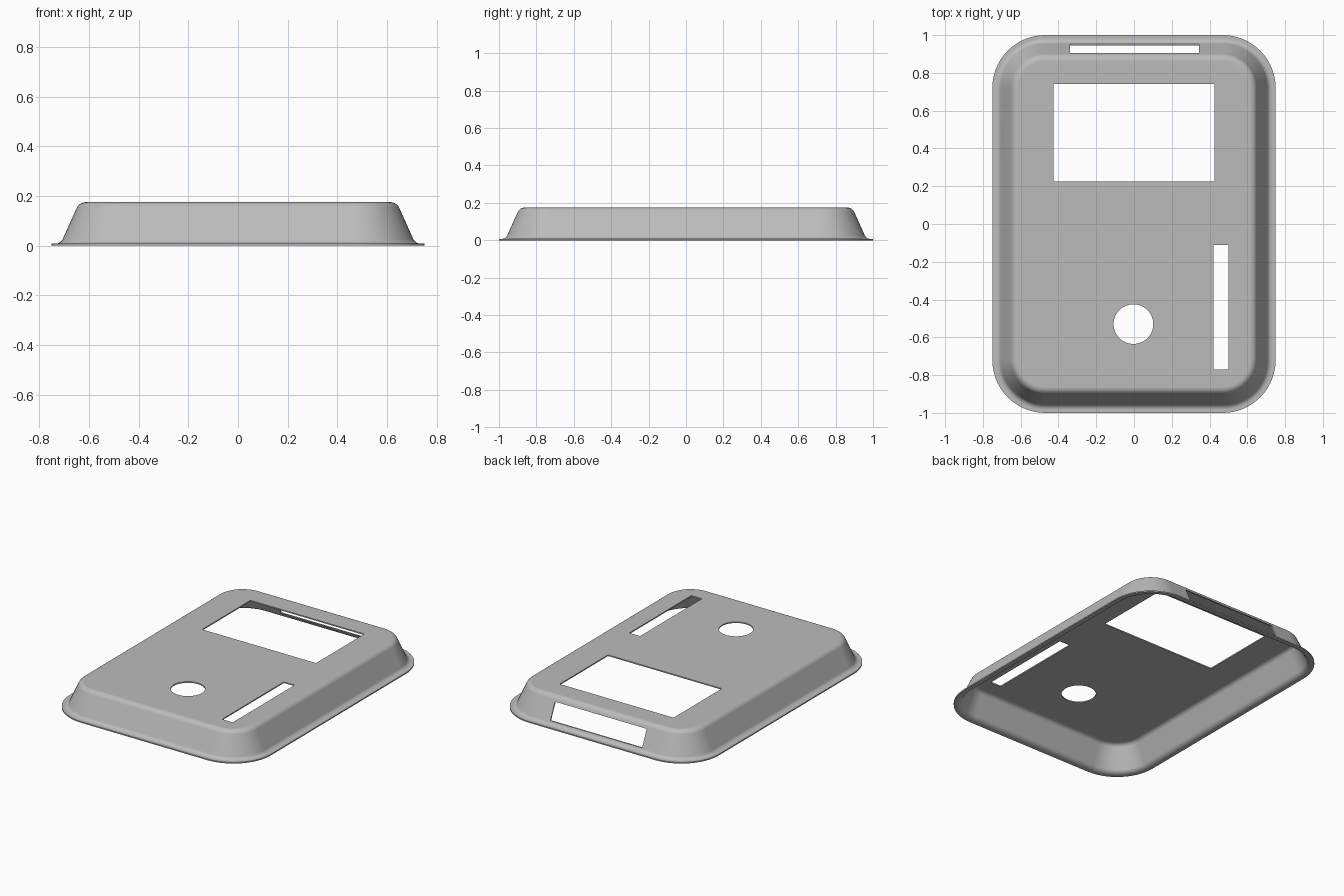
import bpy, bmesh, math
from mathutils import Vector

cube = bpy.data.objects.get("Cube")
if cube:
    bpy.data.objects.remove(cube, do_unlink=True)

HALF_X, HALF_Y, HEIGHT, WALL, CORNER = 0.75, 1.0, 0.175, 0.008, 0.28

grey = bpy.data.materials.new("plain grey")
grey.use_nodes = True
grey.diffuse_color = (0.5, 0.5, 0.5, 1)
grey.node_tree.nodes["Principled BSDF"].inputs["Base Color"].default_value = (0.5, 0.5, 0.5, 1)


def fillet(before, corner, after, reach, steps=8):
    """Round a profile corner with a tangent arc starting `reach` away from it."""
    a, b = (before - corner).normalized(), (after - corner).normalized()
    half = a.angle(b) / 2
    radius = reach * math.tan(half)
    centre = corner + (a + b).normalized() * (reach / math.cos(half))
    start, end = corner + a * reach - centre, corner + b * reach - centre
    sweep = math.pi - 2 * half
    return [centre + (start * math.sin(sweep * (1 - i / steps)) + end * math.sin(sweep * i / steps))
            / math.sin(sweep) for i in range(steps + 1)]


def offset(points, distance):
    """Shift an open profile sideways by a constant wall thickness."""
    result = []
    for i, p in enumerate(points):
        d1 = (p - points[max(i - 1, 0)]).normalized()
        d2 = (points[min(i + 1, len(points) - 1)] - p).normalized()
        d = (d1 + d2).normalized()
        miter = max(d.dot(d1), d.dot(d2))
        result.append(p + Vector((d.y, -d.x)) * distance / miter)
    return result


def rounded_loop(bm, inset, z, steps=14):
    """Ring of vertices following the rounded outline, moved inwards by inset."""
    r = CORNER - inset
    ring = []
    for q, (sx, sy) in enumerate([(1, 1), (-1, 1), (-1, -1), (1, -1)]):
        for i in range(steps + 1):
            a = (q + i / steps) * math.pi / 2
            ring.append(bm.verts.new((sx * (HALF_X - CORNER) + r * math.cos(a),
                                      sy * (HALF_Y - CORNER) + r * math.sin(a), z)))
    return ring


# Wall profile as (inset, height): flange, sloped side, rounded top edge
rim, foot = Vector((0, WALL)), Vector((0.036, WALL))
shoulder, top = Vector((0.111, HEIGHT)), Vector((0.16, HEIGHT))
outer = [rim] + fillet(rim, foot, shoulder, 0.02) + fillet(foot, shoulder, top, 0.026) + [top]
inner = offset(outer, WALL)

# Hollow cover shell
bm = bmesh.new()
rings = [rounded_loop(bm, p.x, p.y) for p in reversed(inner)]
rings += [rounded_loop(bm, p.x, p.y) for p in outer]
for low, high in zip(rings, rings[1:]):
    for i in range(len(low)):
        j = (i + 1) % len(low)
        bm.faces.new((low[i], low[j], high[j], high[i]))
bm.faces.new(rings[-1])
bm.faces.new(list(reversed(rings[0])))
bmesh.ops.recalc_face_normals(bm, faces=bm.faces)
mesh = bpy.data.meshes.new("cover_shell")
bm.to_mesh(mesh)
bm.free()
mesh.materials.append(grey)
cover = bpy.data.objects.new("cover_shell", mesh)
bpy.context.collection.objects.link(cover)


def box(name, x0, x1, y0, y1, z0, z1):
    bpy.ops.mesh.primitive_cube_add(size=1, location=((x0 + x1) / 2, (y0 + y1) / 2, (z0 + z1) / 2))
    ob = bpy.context.object
    ob.name, ob.scale = name, (x1 - x0, y1 - y0, z1 - z0)
    return ob


# Openings: screen window, side slot, back wall slot, round button hole
cutters = [box("screen_cutter", -0.425, 0.425, 0.225, 0.74, 0.1, 0.3),
           box("side_slot_cutter", 0.42, 0.5, -0.77, -0.11, 0.1, 0.3),
           box("back_slot_cutter", -0.34, 0.345, 0.8, 1.1, 0.03, 0.14)]
bpy.ops.mesh.primitive_cylinder_add(vertices=64, radius=0.105, depth=0.2, location=(-0.003, -0.53, 0.2))
bpy.context.object.name = "button_cutter"
cutters.append(bpy.context.object)

bpy.ops.object.select_all(action='DESELECT')
bpy.context.view_layer.objects.active = cover
cover.select_set(True)
for cutter in cutters:
    cutter.hide_render = True
    mod = cover.modifiers.new("opening", 'BOOLEAN')
    mod.operation, mod.solver, mod.object = 'DIFFERENCE', 'EXACT', cutter
    bpy.ops.object.modifier_apply(modifier=mod.name)
    bpy.data.objects.remove(cutter, do_unlink=True)

# Smooth bends, crisp openings, flat top
bpy.ops.object.shade_smooth_by_angle(angle=math.radians(35))
weighted = cover.modifiers.new("flat_top_normals", 'WEIGHTED_NORMAL')
weighted.keep_sharp = True
